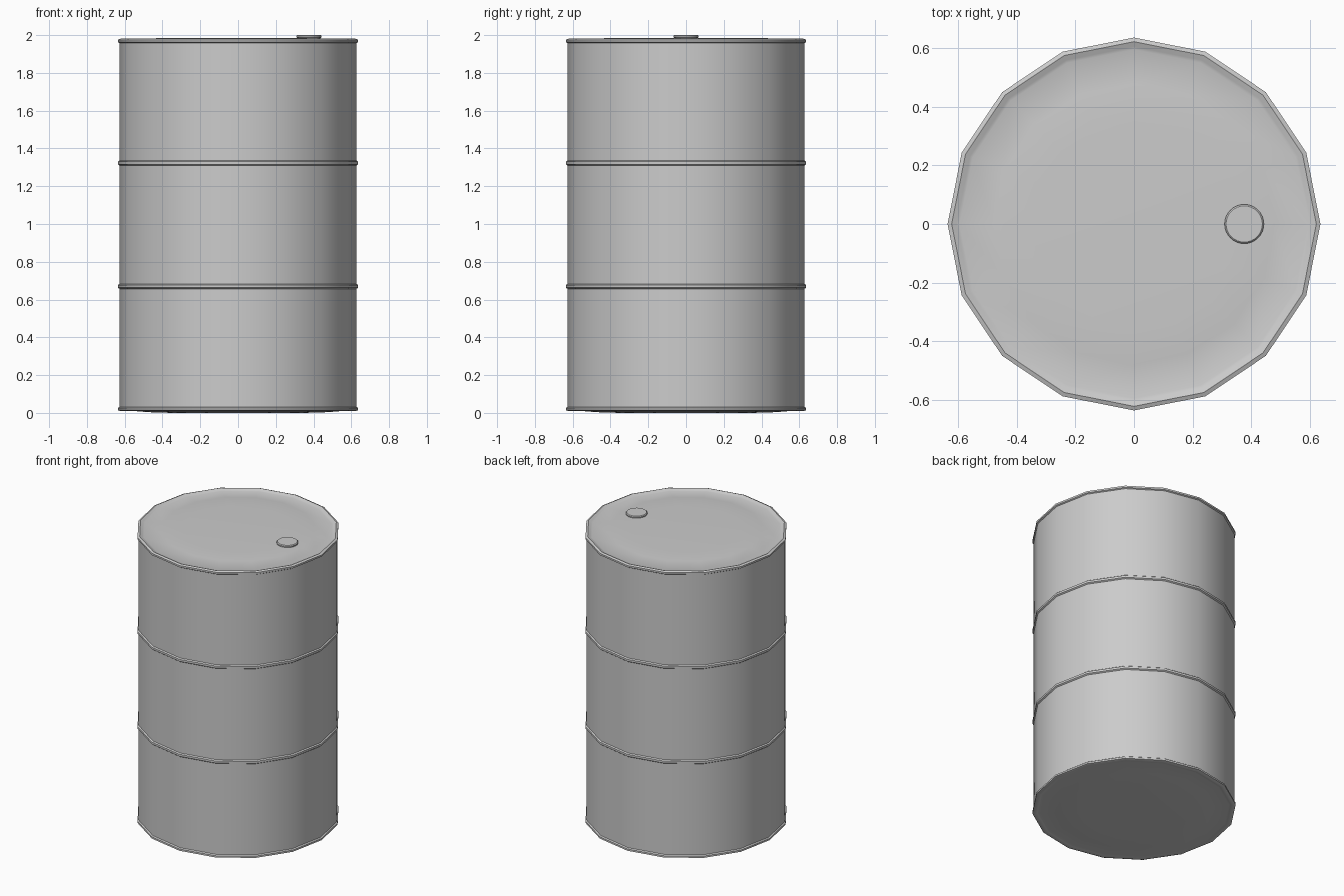
import bpy, bmesh, math

if "Cube" in bpy.data.objects:
    bpy.data.objects.remove(bpy.data.objects["Cube"])


def lathe(name, profile, sides, x=0.0):
    """Revolve an (r, z) profile about z; r = 0 ends become poles."""
    bm = bmesh.new()
    rings = []
    for r, z in profile:
        if r == 0:
            rings.append([bm.verts.new((x, 0, z))] * sides)
        else:
            rings.append([bm.verts.new((x + r * math.cos(2 * math.pi * i / sides),
                                        r * math.sin(2 * math.pi * i / sides), z))
                          for i in range(sides)])
    for a, b in zip(rings, rings[1:]):
        for i in range(sides):
            j = (i + 1) % sides
            bm.faces.new(list(dict.fromkeys((a[i], a[j], b[j], b[i]))))
    bmesh.ops.recalc_face_normals(bm, faces=bm.faces)
    mesh = bpy.data.meshes.new(name)
    bm.to_mesh(mesh)
    bm.free()
    obj = bpy.data.objects.new(name, mesh)
    bpy.context.collection.objects.link(obj)
    bpy.ops.object.select_all(action='DESELECT')
    obj.select_set(True)
    bpy.context.view_layer.objects.active = obj
    bpy.ops.object.shade_smooth_by_angle(angle=math.radians(35))
    return obj


def bead(z):
    """Small rounded rib in the wall, centred at height z."""
    return [(0.628, z - 0.013), (0.636, z - 0.007), (0.636, z + 0.007), (0.628, z + 0.013)]


# Drum shell: domed base, rolled rims, two ribs, domed lid
base = [(0, 0.0), (0.35, 0.0), (0.48, 0.004), (0.595, 0.014), (0.605, 0.013), (0.622, 0.009)]
lid = [(0.622, 1.981), (0.605, 1.974), (0.595, 1.970), (0.48, 1.982), (0.35, 1.986), (0, 1.986)]
wall = ([(0.636, 0.014), (0.636, 0.026), (0.628, 0.032)] + bead(0.67) + bead(1.323)
        + [(0.628, 1.958), (0.636, 1.963), (0.636, 1.975)])
lathe("drum_shell", base + wall + lid, 16)

# Filler cap on the lid
lathe("filler_cap", [(0, 1.975), (0.060, 1.975), (0.060, 1.985), (0.067, 1.988),
                     (0.067, 1.995), (0.062, 2.0), (0, 2.0)], 32, x=0.376)
